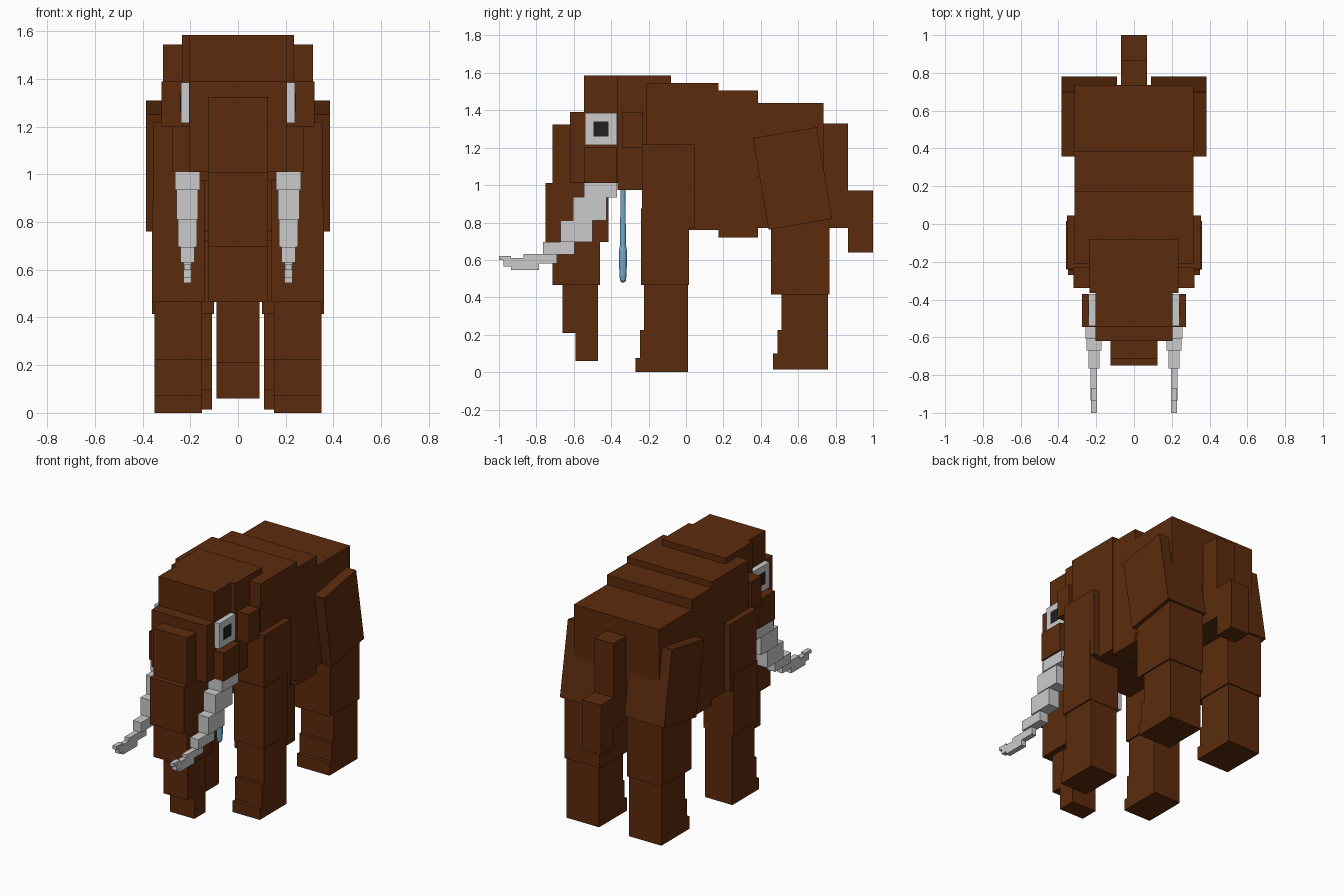
import bpy, bmesh, math
from mathutils import Matrix


def material(name, rgb):
    m = bpy.data.materials.new(name)
    m.diffuse_color = (*rgb, 1)
    return m


BROWN = material("brown_hide", (0.107, 0.024, 0.004))
IVORY = material("pale_ivory", (0.60, 0.60, 0.60))
BLACK = material("pupil_black", (0.015, 0.015, 0.016))
BLUE = material("light_blue", (0.17, 0.40, 0.58))


def finish(name, bm, mat, mirror):
    """Store the mesh, optionally mirrored across x."""
    bmesh.ops.recalc_face_normals(bm, faces=bm.faces)
    me = bpy.data.meshes.new(name)
    bm.to_mesh(me)
    bm.free()
    me.materials.append(mat)
    ob = bpy.data.objects.new(name, me)
    bpy.context.collection.objects.link(ob)
    if mirror:
        ob.modifiers.new("Mirror", 'MIRROR').use_mirror_merge = False
    return ob


def box(name, x, y, z, mat=BROWN, tilt=0):
    """Box from ranges; a single x number is a centred half width, a pair is mirrored."""
    mirror = isinstance(x, tuple)
    x = x if mirror else (-x, x)
    bm = bmesh.new()
    bmesh.ops.create_cube(bm, size=1)
    size = [b - a for a, b in (x, y, z)]
    mid = [(a + b) / 2 for a, b in (x, y, z)]
    bm.transform(Matrix.Translation(mid) @ Matrix.Rotation(tilt, 4, 'X')
                 @ Matrix.Diagonal((*size, 1)))
    return finish(name, bm, mat, mirror)


# Body
box("shoulders", 0.315, (-0.21, 0.175), (0.76, 1.545))
box("belly", 0.314, (0.175, 0.385), (0.72, 1.505))
box("rump", 0.315, (0.385, 0.735), (0.77, 1.44))
box("tail_upper", 0.07, (0.735, 0.865), (0.77, 1.33))
box("tail_lower", 0.07, (0.865, 1.0), (0.64, 0.97))

# Head
box("neck", 0.235, (-0.365, -0.08), (0.975, 1.585))
box("forehead", 0.205, (-0.545, -0.365), (1.01, 1.585))
box("face", 0.205, (-0.62, -0.54), (1.01, 1.39))
box("cheek", (0.20, 0.275), (-0.545, -0.37), (1.01, 1.20))
box("ear", (0.23, 0.32), (-0.34, -0.23), (1.20, 1.39))
box("eye_white", (0.20, 0.24), (-0.54, -0.37), (1.215, 1.385), IVORY)
box("pupil", (0.237, 0.243), (-0.495, -0.415), (1.26, 1.34), BLACK)

# Trunk
box("trunk_root", 0.125, (-0.715, -0.61), (1.01, 1.325))
box("trunk_upper", 0.125, (-0.75, -0.415), (0.695, 1.01))
box("trunk_middle", 0.125, (-0.715, -0.46), (0.465, 0.695))
box("trunk_lower", 0.09, (-0.66, -0.47), (0.21, 0.465))
box("trunk_tip", 0.09, (-0.59, -0.47), (0.06, 0.21))

# Front legs
box("front_shoulder", (0.14, 0.355), (-0.235, 0.045), (0.77, 1.22))
box("front_knee", (0.14, 0.36), (-0.24, 0.015), (0.465, 0.875))
box("front_shin", (0.15, 0.35), (-0.225, 0.012), (0.005, 0.465))
box("front_ankle", (0.15, 0.35), (-0.245, -0.22), (0.0, 0.225))
box("front_toe", (0.15, 0.35), (-0.27, 0.01), (0.0, 0.075))

# Hind legs
box("thigh", (0.09, 0.385), (0.397, 0.742), (0.787, 1.284),
    tilt=math.radians(9.7))
box("hind_knee", (0.10, 0.36), (0.455, 0.768), (0.415, 0.85))
box("hind_shin", (0.11, 0.35), (0.51, 0.76), (0.015, 0.415))
box("hind_ankle", (0.11, 0.35), (0.49, 0.515), (0.015, 0.225))
box("hind_toe", (0.11, 0.35), (0.465, 0.51), (0.015, 0.10))

# Tusks, stepping forward and thinning: half width, back, front, bottom, top
TUSK = [(0.052, -0.37, -0.545, 0.935, 1.01),
        (0.045, -0.425, -0.605, 0.81, 0.936),
        (0.040, -0.50, -0.67, 0.695, 0.811),
        (0.030, -0.595, -0.765, 0.63, 0.696),
        (0.017, -0.69, -0.87, 0.58, 0.631),
        (0.017, -0.785, -0.935, 0.545, 0.595),
        (0.016, -0.87, -0.975, 0.565, 0.61),
        (0.015, -0.935, -1.0, 0.60, 0.622)]
for i, (w, back, front, low, high) in enumerate(TUSK):
    box(f"tusk_step_{i + 1}", (0.212 - w, 0.212 + w), (front, back), (low, high), IVORY)

# Rounded blue drops hanging below the neck: radius, height
DROP = [(0.006, 0.48), (0.015, 0.488), (0.018, 0.51), (0.022, 0.60),
        (0.021, 0.65), (0.016, 0.68), (0.013, 0.98)]
bm = bmesh.new()
rings = [[bm.verts.new((0.10 + r * math.cos(a), -0.337 + r * math.sin(a), z))
          for a in (math.tau * k / 12 for k in range(12))] for r, z in DROP]
for lower, upper in zip(rings, rings[1:]):
    for k in range(12):
        n = (k + 1) % 12
        bm.faces.new((lower[k], lower[n], upper[n], upper[k]))
bm.faces.new(rings[0])
bm.faces.new(rings[-1])
finish("hanging_drop", bm, BLUE, True)
